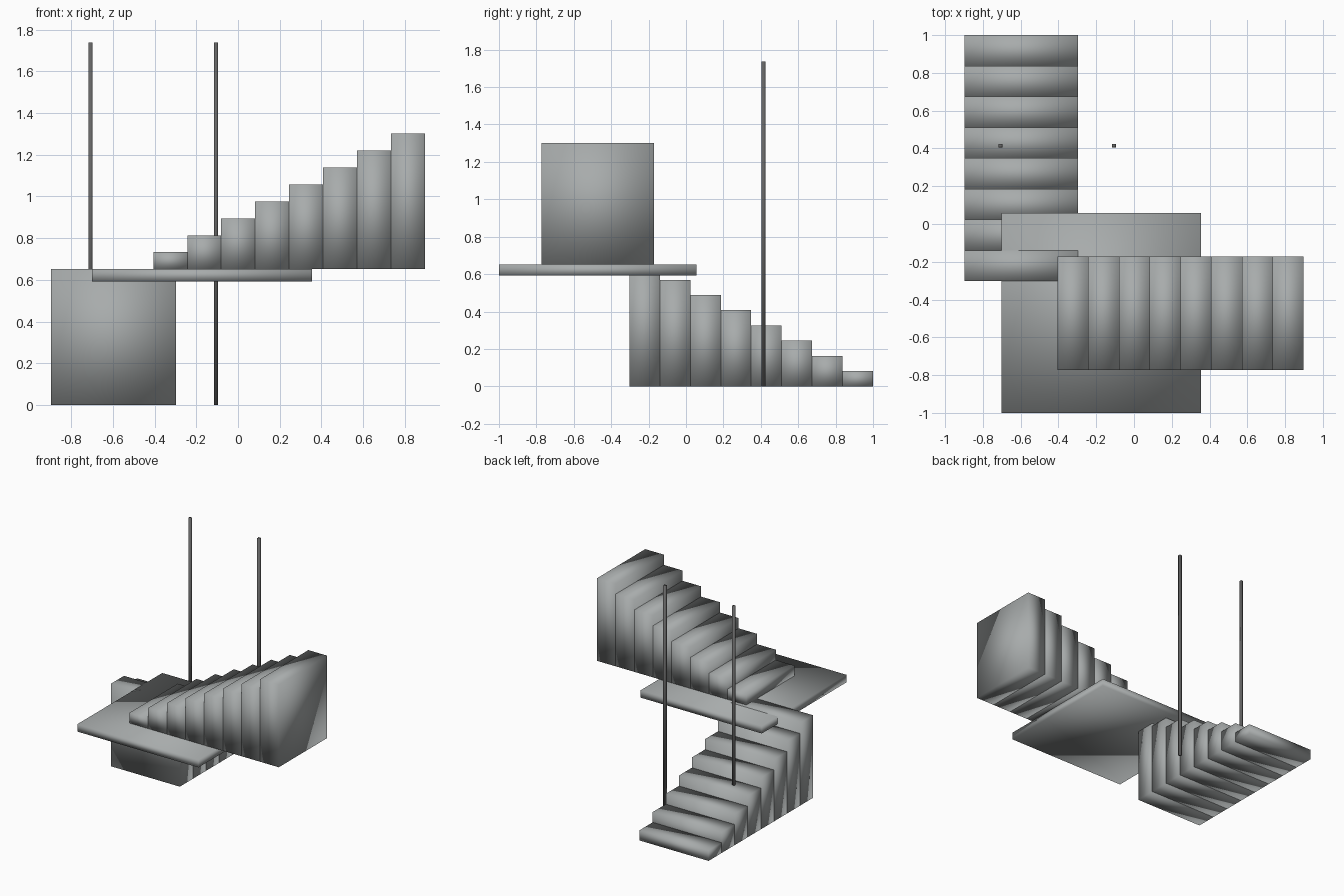
import bpy
import bmesh

old = bpy.data.objects.get("Cube")
if old:
    bpy.data.objects.remove(old, do_unlink=True)


def make_material(name, colour):
    mat = bpy.data.materials.new(name)
    mat.use_nodes = True
    mat.diffuse_color = colour
    mat.node_tree.nodes["Principled BSDF"].inputs["Base Color"].default_value = colour
    return mat


stone = make_material("cool grey", (0.39, 0.41, 0.41, 1.0))
metal = make_material("dark grey", (0.13, 0.13, 0.13, 1.0))


def box(name, x, y, z, mat):
    """Softly shaded box spanning three (min, max) ranges."""
    bm = bmesh.new()
    bmesh.ops.create_cube(bm, size=1)
    for v in bm.verts:
        v.co = [r[0] if c < 0 else r[1] for c, r in zip(v.co, (x, y, z))]
    for f in bm.faces:
        f.smooth = True
    mesh = bpy.data.meshes.new(name)
    bm.to_mesh(mesh)
    bm.free()
    mesh.materials.append(mat)
    obj = bpy.data.objects.new(name, mesh)
    bpy.context.collection.objects.link(obj)


STEPS = 8
RISE = 0.0814
TREAD = 0.1628
LANDING = STEPS * RISE

for i in range(STEPS):
    height = (i + 1) * RISE
    # Lower flight climbs from the back towards the front
    back = 1.0 - i * TREAD
    box(f"lower_step_{i + 1}", (-0.897, -0.296), (back - TREAD, back),
        (0, height), stone)
    # Upper flight climbs from the landing towards the left
    start = -0.406 + i * TREAD
    box(f"upper_step_{i + 1}", (start, start + TREAD), (-0.772, -0.171),
        (LANDING, LANDING + height), stone)

# Landing slab between the flights
box("landing", (-0.701, 0.355), (-1.0, 0.057), (LANDING - 0.059, LANDING), stone)

# Two slim square poles
for name, x in (("right_pole", -0.707), ("left_pole", -0.106)):
    box(name, (x - 0.01, x + 0.01), (0.404, 0.424), (0, 1.738), metal)
